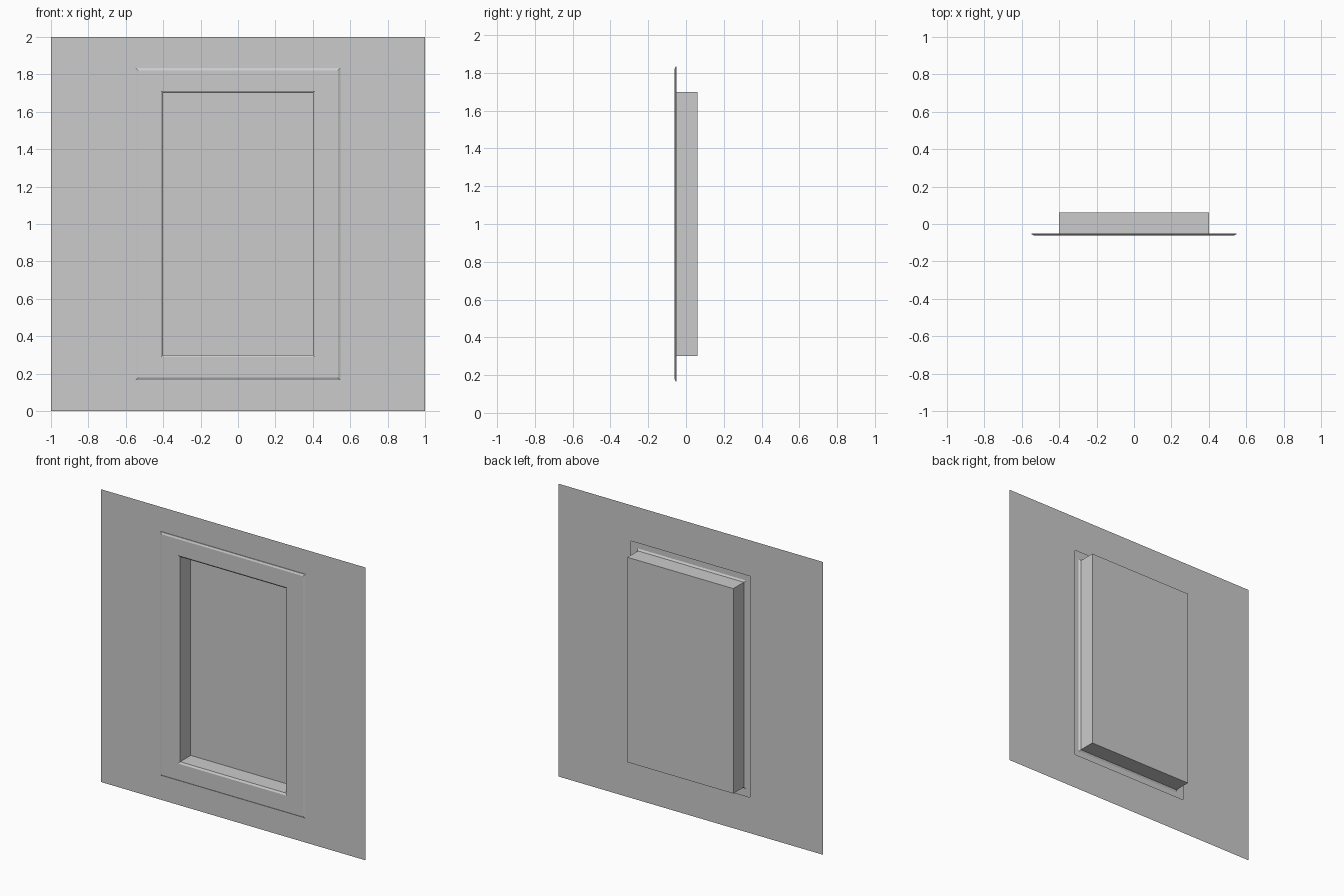
import bpy

if "Cube" in bpy.data.objects:
    bpy.data.objects.remove(bpy.data.objects["Cube"])

MID_Z = 1.0


def nested_rects(name, steps, cap=False):
    """Sheet joining rectangles (half width, half height, y), outermost first."""
    verts, faces = [], []
    for w, h, y in steps:
        verts += [(sx * w, y, MID_Z + sz * h)
                  for sx, sz in ((-1, -1), (1, -1), (1, 1), (-1, 1))]
    for k in range(len(steps) - 1):
        a, b = 4 * k, 4 * k + 4
        for i in range(4):
            j = (i + 1) % 4
            faces.append((a + i, a + j, b + j, b + i))
    if cap:
        n = len(verts)
        faces.append((n - 4, n - 3, n - 2, n - 1))
    mesh = bpy.data.meshes.new(name)
    mesh.from_pydata(verts, [], faces)
    mesh.update()
    obj = bpy.data.objects.new(name, mesh)
    bpy.context.collection.objects.link(obj)
    return obj


WALL_Y, FRONT_Y, BACK_Y = -0.05, -0.061, 0.061

# Flat wall with a rectangular opening
wall = nested_rects("wall", [(1.0, 1.0, WALL_Y), (0.45, 0.755, WALL_Y)])
grey = bpy.data.materials.new("wall_grey")
grey.diffuse_color = (0.56, 0.56, 0.56, 1)
grey.use_nodes = True
grey.node_tree.nodes["Principled BSDF"].inputs["Base Color"].default_value = grey.diffuse_color
wall.data.materials.append(grey)

# Raised trim with sloped outer and inner edges
nested_rects("window_trim", [
    (0.547, 0.833, WALL_Y),
    (0.547, 0.833, -0.055),
    (0.535, 0.821, FRONT_Y),
    (0.412, 0.712, FRONT_Y),
    (0.40, 0.70, -0.053),
])

# Recessed box behind the trim, closed at the back
nested_rects("recess_panel", [(0.40, 0.70, -0.053), (0.40, 0.70, BACK_Y)], cap=True)
